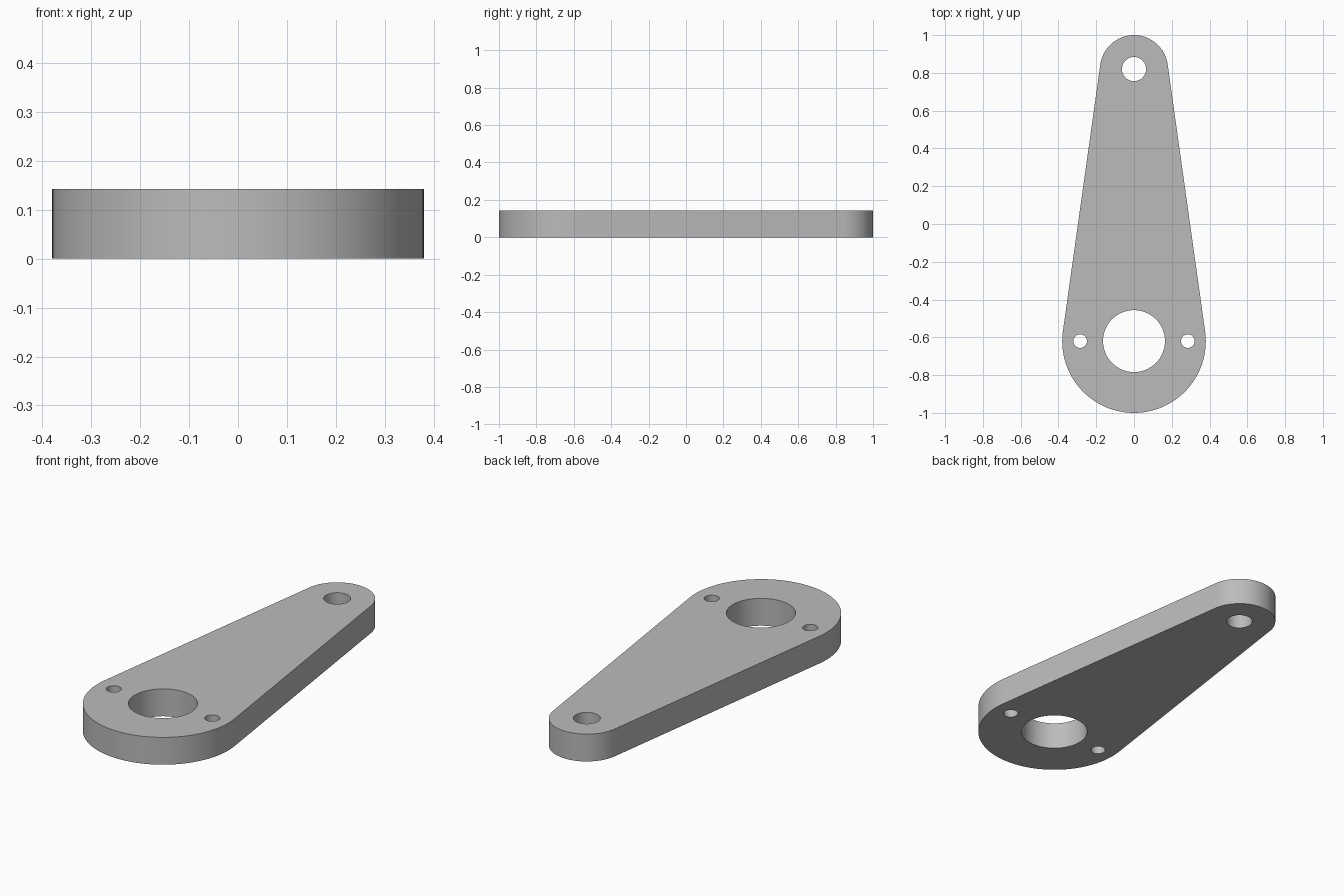
import bpy
import bmesh
from math import asin, cos, sin, pi
from mathutils import Vector

cube = bpy.data.objects.get("Cube")
if cube:
    bpy.data.objects.remove(cube, do_unlink=True)

THICKNESS = 0.143
BIG_Y, BIG_R = -0.62, 0.38
SMALL_Y, SMALL_R = 0.82, 0.18


def arc(x, y, radius, start, end, steps):
    """Points from start to end angle, both included."""
    angles = [start + (end - start) * i / steps for i in range(steps + 1)]
    return [(x + radius * cos(a), y + radius * sin(a)) for a in angles]


def add_loop(bm, points):
    verts = [bm.verts.new((x, y, 0)) for x, y in points]
    for a, b in zip(verts, verts[1:] + verts[:1]):
        bm.edges.new((a, b))


bm = bmesh.new()

# Tapered outline: two round ends joined by tangent lines
tilt = asin((BIG_R - SMALL_R) / (SMALL_Y - BIG_Y))
add_loop(bm, arc(0, SMALL_Y, SMALL_R, tilt, pi - tilt, 48)
         + arc(0, BIG_Y, BIG_R, pi - tilt, 2 * pi + tilt, 72))

# Shaft bore, pin hole and the pair of bolt holes
for x, y, radius in ((0, BIG_Y, 0.164), (0, SMALL_Y, 0.064),
                     (-0.285, BIG_Y, 0.036), (0.285, BIG_Y, 0.036)):
    add_loop(bm, arc(x, y, radius, 0, 2 * pi, 64)[:-1])

# Fill the flat profile around the holes and extrude it to a solid plate
bmesh.ops.triangle_fill(bm, use_beauty=True, edges=bm.edges[:], normal=Vector((0, 0, 1)))
top = bmesh.ops.extrude_face_region(bm, geom=bm.faces[:], use_keep_orig=True)
bmesh.ops.translate(bm, vec=(0, 0, THICKNESS),
                    verts=[g for g in top["geom"] if isinstance(g, bmesh.types.BMVert)])
bmesh.ops.recalc_face_normals(bm, faces=bm.faces[:])

mesh = bpy.data.meshes.new("lever_plate")
bm.to_mesh(mesh)
bm.free()
plate = bpy.data.objects.new("lever_plate", mesh)
bpy.context.collection.objects.link(plate)

# Plain grey metal
grey = bpy.data.materials.new("grey_metal")
grey.use_nodes = True
colour = (0.5, 0.5, 0.5, 1)
grey.diffuse_color = colour
grey.node_tree.nodes["Principled BSDF"].inputs["Base Color"].default_value = colour
mesh.materials.append(grey)

# Smooth round walls, sharp rims
bpy.context.view_layer.objects.active = plate
plate.select_set(True)
bpy.ops.object.shade_smooth_by_angle(angle=pi / 6)
